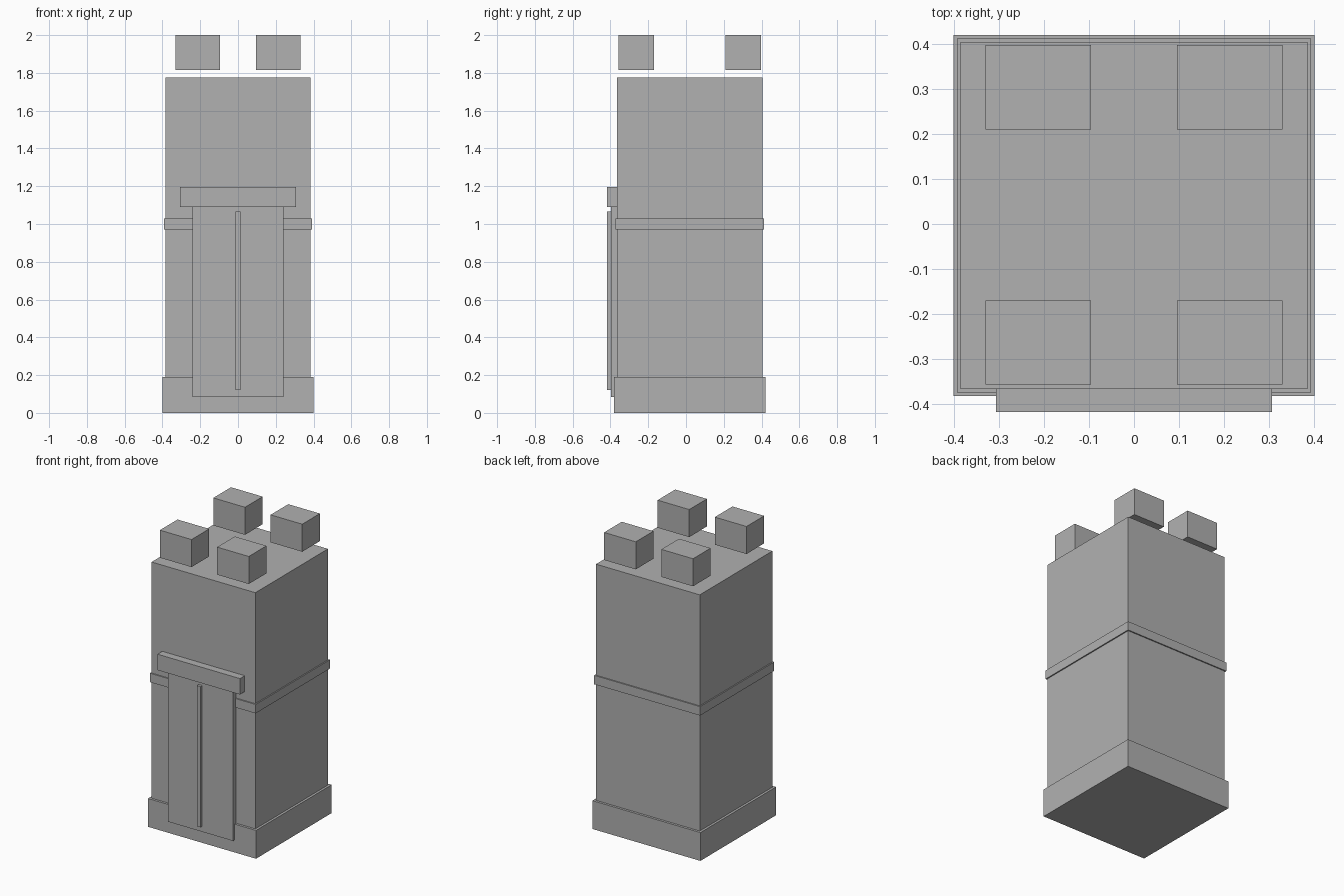
import bpy

if "Cube" in bpy.data.objects:
    bpy.data.objects.remove(bpy.data.objects["Cube"])

grey = bpy.data.materials.new("stone grey")
grey.diffuse_color = (0.44, 0.44, 0.44, 1)
grey.use_nodes = True
grey.node_tree.nodes["Principled BSDF"].inputs["Base Color"].default_value = grey.diffuse_color


def box(name, x, y, z):
    """Box from (min, max) ranges on each axis."""
    bpy.ops.mesh.primitive_cube_add(size=1, location=[sum(r) / 2 for r in (x, y, z)])
    ob = bpy.context.object
    ob.name = name
    ob.scale = [r[1] - r[0] for r in (x, y, z)]
    bpy.ops.object.transform_apply(location=False, rotation=False, scale=True)
    ob.data.materials.append(grey)
    return ob


def square_tier(name, half, z):
    """Square storey centred on the tower axis, which sits slightly back."""
    cy = 0.019
    return box(name, (-half, half), (cy - half, cy + half), z)


# Tower
square_tier("base_plinth", 0.401, (0, 0.19))
square_tier("tower_body", 0.385, (0.19, 1.775))
square_tier("middle_band", 0.393, (0.97, 1.03))

# Corner blocks hovering over the roof
for side, x in (("left", (-0.33, -0.095)), ("right", (0.095, 0.33))):
    for end, y in (("front", (-0.357, -0.17)), ("back", (0.21, 0.397))):
        box(f"corner_block_{end}_{side}", x, y, (1.815, 2.0))

# Doorway
box("door", (-0.242, 0.242), (-0.398, -0.36), (0.083, 1.09))
box("door_centre_strip", (-0.013, 0.013), (-0.417, -0.395), (0.12, 1.065))
box("door_lintel", (-0.306, 0.306), (-0.417, -0.36), (1.09, 1.197))
